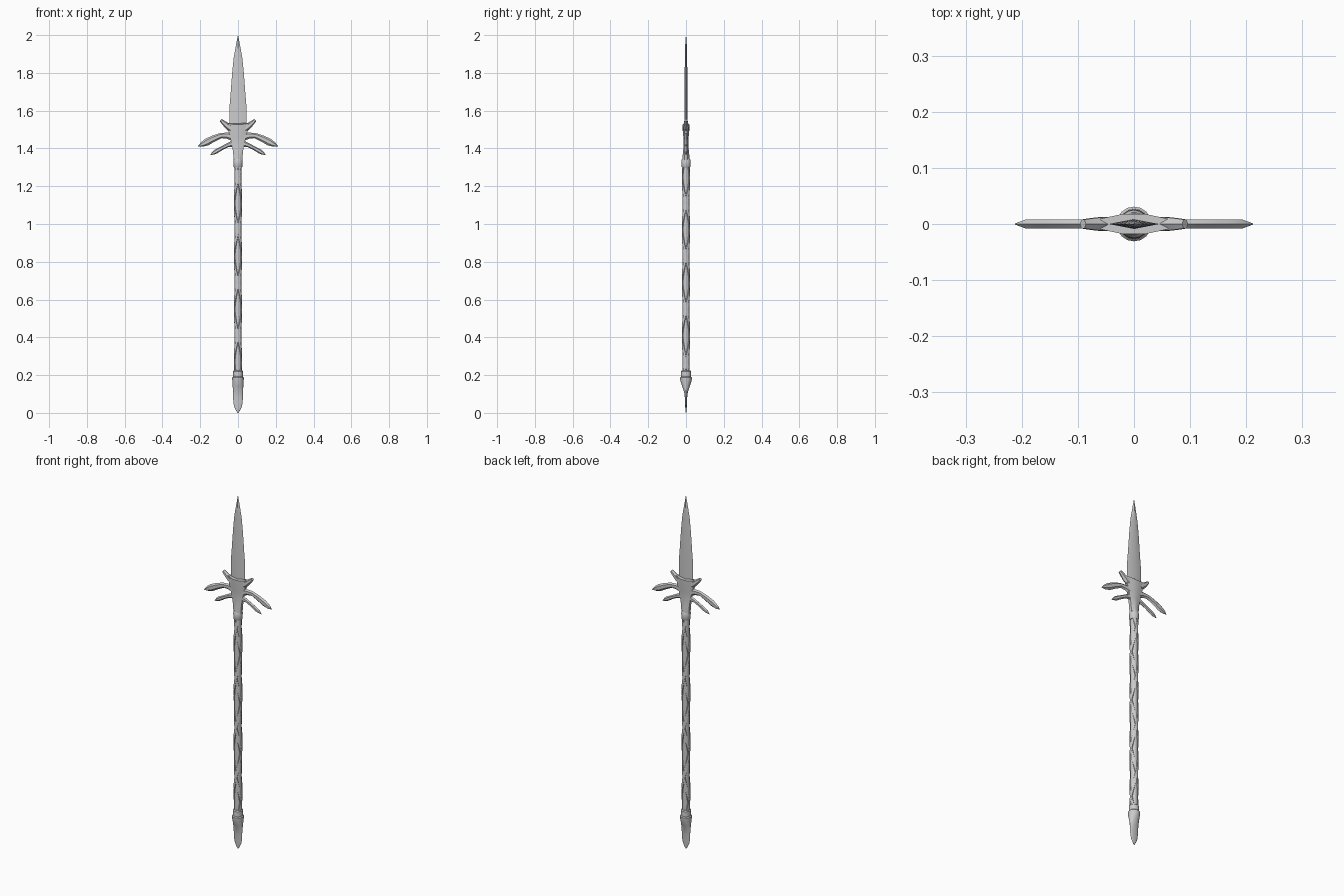
import bpy, bmesh
from math import sin, cos, pi, radians

if "Cube" in bpy.data.objects:
    bpy.data.objects.remove(bpy.data.objects["Cube"])


def loft(name, rings):
    """Skin a stack of equal-sized closed rings and cap both ends."""
    bm = bmesh.new()
    vs = [[bm.verts.new(p) for p in ring] for ring in rings]
    n = len(vs[0])
    for a, b in zip(vs, vs[1:]):
        for i in range(n):
            j = (i + 1) % n
            bm.faces.new((a[i], a[j], b[j], b[i]))
    bm.faces.new(vs[0][::-1])
    bm.faces.new(vs[-1])
    bmesh.ops.recalc_face_normals(bm, faces=bm.faces)
    me = bpy.data.meshes.new(name)
    bm.to_mesh(me)
    bm.free()
    ob = bpy.data.objects.new(name, me)
    bpy.context.collection.objects.link(ob)
    bpy.ops.object.select_all(action='DESELECT')
    ob.select_set(True)
    bpy.context.view_layer.objects.active = ob
    bpy.ops.object.shade_smooth_by_angle(angle=radians(30))
    return ob


def ellipse(z, rx, ry, n=16):
    return [(rx * cos(2 * pi * i / n), ry * sin(2 * pi * i / n), z) for i in range(n)]


def limb(name, side, path):
    """Hexagonal tapering prong in the XZ plane; path = x, z, half height, half depth."""
    rings = []
    for i, (x, z, h, t) in enumerate(path):
        a, b = path[max(i - 1, 0)], path[min(i + 1, len(path) - 1)]
        dx, dz = b[0] - a[0], b[1] - a[1]
        l = (dx * dx + dz * dz) ** 0.5
        nx, nz = -dz / l, dx / l
        sec = [(1, 0), (.5, 1), (-.5, 1), (-1, 0), (-.5, -1), (.5, -1)]
        rings.append([(side * (x + nx * h * u), t * v, z + nz * h * u) for u, v in sec])
    return loft(name, rings)


# Blade: flat diamond section with a centre ridge
blade = [(1.48, .043, .009), (1.54, .045, .009), (1.62, .045, .008), (1.69, .039, .008),
         (1.80, .031, .007), (1.88, .023, .006), (1.94, .012, .005), (2.0, .0006, .0006)]
loft("blade", [ellipse(z, w, t, 4) for z, w, t in blade])

# Guard body: flattened hexagon, flaring to the top with a dished upper edge
body = [(1.325, .022, .022), (1.38, .026, .016), (1.42, .032, .012),
        (1.46, .042, .014), (1.50, .052, .018), (1.535, .066, .018)]
rings = []
for z, w, t in body:
    e = .008
    dip = .008 if z > 1.53 else 0
    rings.append([(w, e, z), (w * .3, t, z - dip), (-w * .3, t, z - dip), (-w, e, z),
                  (-w, -e, z), (-w * .3, -t, z - dip), (w * .3, -t, z - dip), (w, -e, z)])
loft("guard_body", rings)

# Guard prongs, mirrored left and right
horn = [(.035, 1.505, .02, .013), (.06, 1.522, .016, .012),
        (.078, 1.538, .011, .010), (.091, 1.550, .008, .008)]
upper = [(.03, 1.463, .022, .010), (.06, 1.468, .016, .008), (.09, 1.468, .014, .008),
         (.13, 1.452, .017, .008), (.165, 1.434, .019, .008), (.19, 1.421, .013, .008),
         (.212, 1.411, .001, .001)]
lower = [(.02, 1.428, .018, .009), (.055, 1.417, .011, .007), (.085, 1.402, .010, .007),
         (.115, 1.385, .012, .007), (.130, 1.376, .009, .006), (.146, 1.366, .001, .001)]
for side, tag in ((1, "right"), (-1, "left")):
    limb("guard_horn_" + tag, side, horn)
    limb("upper_wing_" + tag, side, upper)
    limb("lower_wing_" + tag, side, lower)

# Socket collar under the guard
loft("collar", [ellipse(z, r, r) for z, r in
                [(1.30, .021), (1.305, .024), (1.335, .025), (1.345, .021)]])

# Shaft core
loft("shaft", [ellipse(z, .018, .018) for z in (.20, 1.32)])

# Crossing spiral straps: two of each hand
k = 0
for hand in (1, -1):
    for start in (0, pi):
        k += 1
        rings = []
        steps = 64
        for i in range(steps + 1):
            z = .21 + (1.305 - .21) * i / steps
            th = start + hand * (z - 1.11) * pi / .28
            top = .022 + .0003 * hand
            rings.append([(r * cos(th + a), r * sin(th + a), z) for a, r in
                          ((-.45, .0165), (-.36, top), (0, top), (.36, top),
                           (.45, .0165), (0, .0155))])
        loft("strap_%d" % k, rings)

# Butt spike: round collar flattening into a blunt blade
butt = [(.225, .021, .021), (.22, .026, .026), (.192, .026, .027), (.187, .031, .031),
        (.17, .030, .030), (.14, .028, .020), (.11, .027, .010), (.08, .026, .006),
        (.05, .024, .005), (.03, .019, .004), (.012, .010, .003), (0, .002, .001)]
loft("butt_spike", [ellipse(*b) for b in butt])
